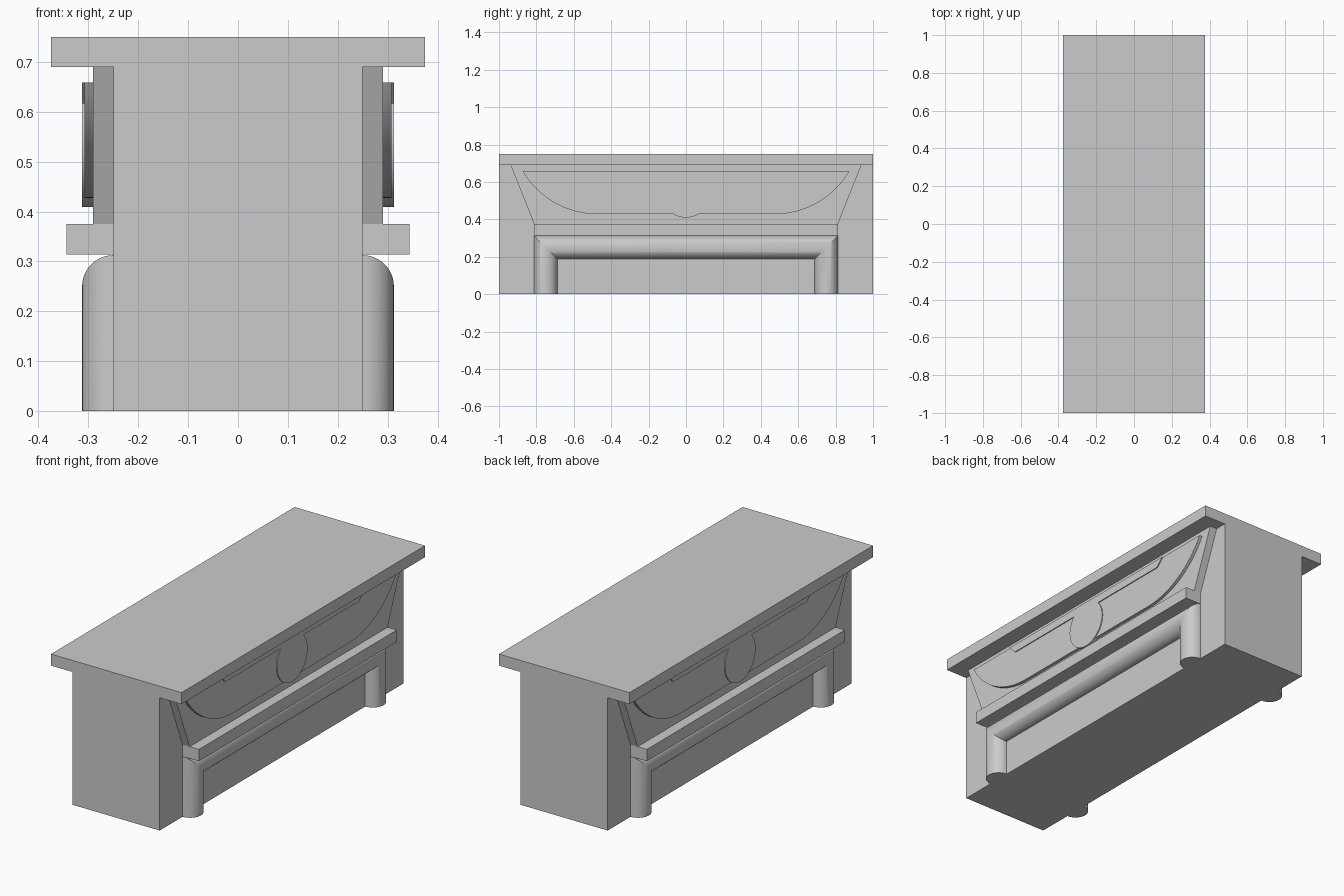
import bpy, bmesh, math

if "Cube" in bpy.data.objects:
    bpy.data.objects.remove(bpy.data.objects["Cube"])


def finish(name, bm, mirrored=True, smooth=False):
    bmesh.ops.recalc_face_normals(bm, faces=bm.faces)
    me = bpy.data.meshes.new(name)
    bm.to_mesh(me)
    bm.free()
    ob = bpy.data.objects.new(name, me)
    bpy.context.collection.objects.link(ob)
    if mirrored:
        ob.modifiers.new("Mirror", 'MIRROR').use_axis[0] = True
    if smooth:
        bpy.ops.object.select_all(action='DESELECT')
        ob.select_set(True)
        bpy.context.view_layer.objects.active = ob
        bpy.ops.object.shade_smooth_by_angle(angle=math.radians(30))
    return ob


def plate(name, outline, x0, x1, mirrored=True, smooth=False):
    """Extrude a (y, z) outline along x from x0 to x1."""
    bm = bmesh.new()
    face = bm.faces.new([bm.verts.new((x0, y, z)) for y, z in outline])
    ext = bmesh.ops.extrude_face_region(bm, geom=[face], use_keep_orig=True)
    verts = [v for v in ext["geom"] if isinstance(v, bmesh.types.BMVert)]
    bmesh.ops.translate(bm, verts=verts, vec=(x1 - x0, 0, 0))
    return finish(name, bm, mirrored, smooth)


def rect(y, z0, z1):
    return [(-y, z0), (y, z0), (y, z1), (-y, z1)]


def symmetric(half):
    """Close a right-hand half outline with its reflection in y."""
    return half + [(-y, z) for y, z in reversed(half)]


# Core and top slab
plate("body", rect(1, 0, 0.69), -0.25, 0.25, mirrored=False)
plate("top_slab", rect(1, 0.69, 0.75), -0.375, 0.375, mirrored=False)

# Ledge and tapered backing on each long side
plate("ledge", rect(0.8125, 0.3135, 0.375), 0.25, 0.344)
plate("backing_panel", [(-0.8125, 0.375), (0.8125, 0.375),
                        (0.9375, 0.69), (-0.9375, 0.69)], 0.25, 0.291)

# Shallow panel with 60 degree arcs at both ends
R = 0.463
arc = [(0.473 + R * math.sin(a), 0.4275 + R * (1 - math.cos(a)))
       for a in (math.radians(60) * i / 20 for i in range(21))]
plate("curved_panel", symmetric(arc), 0.29, 0.3075, smooth=True)

# Raised upper strip joined to a round boss
r, cz, strip = 0.125, 0.534, 0.617
start = math.asin((strip - cz) / r)
boss = [(r * math.cos(a), cz + r * math.sin(a))
        for a in (-math.pi / 2 + (start + math.pi / 2) * i / 24 for i in range(1, 25))]
plate("raised_strip_and_boss",
      symmetric([(0.004, cz - r)] + boss + [(0.55, strip), (0.59, 0.659)]),
      0.29, 0.3125, smooth=True)

# Half-round mitred frame: leg, crossbar, leg
bm = bmesh.new()
n, r = 24, 0.0625
rings = [[], [], [], []]
for i in range(n + 1):
    t = math.pi * i / n
    u, x = r * math.cos(t), 0.25 + r * math.sin(t)
    path = [(-0.75 - u, 0), (-0.75 - u, 0.25 + u), (0.75 + u, 0.25 + u), (0.75 + u, 0)]
    for ring, (y, z) in zip(rings, path):
        ring.append(bm.verts.new((x, y, z)))
for a, b in zip(rings, rings[1:]):
    for i in range(n + 1):
        j = (i + 1) % (n + 1)
        bm.faces.new((a[i], a[j], b[j], b[i]))
bm.faces.new(rings[0])
bm.faces.new(rings[-1])
finish("half_round_frame", bm, smooth=True)
